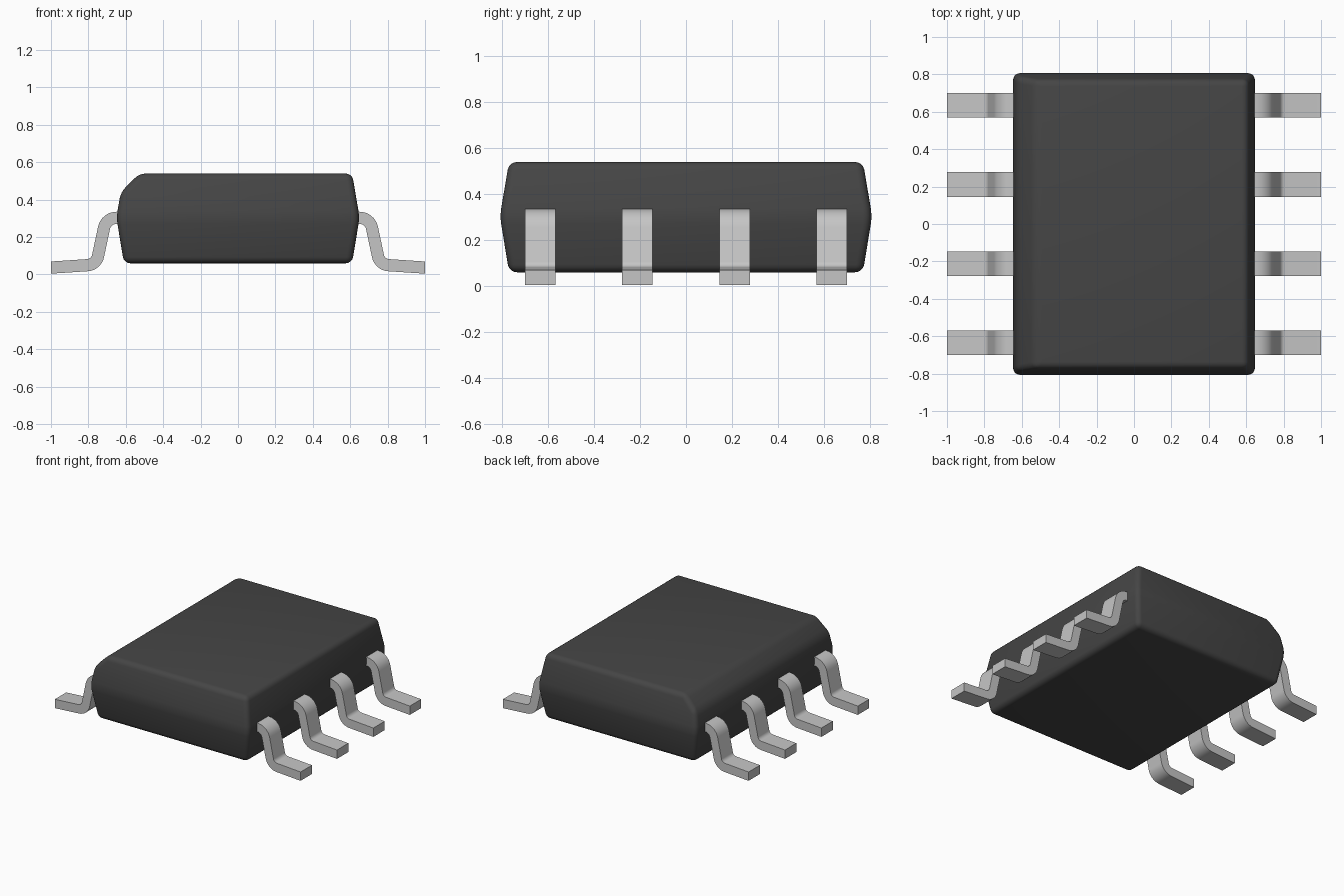
import bpy, bmesh, math
from mathutils import Vector

cube = bpy.data.objects.get("Cube")
if cube:
    bpy.data.objects.remove(cube, do_unlink=True)


def material(name, rgb, rough):
    m = bpy.data.materials.new(name)
    m.use_nodes = True
    m.diffuse_color = (*rgb, 1)
    bsdf = m.node_tree.nodes["Principled BSDF"]
    bsdf.inputs["Base Color"].default_value = (*rgb, 1)
    bsdf.inputs["Roughness"].default_value = rough
    return m


plastic = material("dark plastic", (0.06, 0.06, 0.06), 0.6)
metal = material("light metal", (0.56, 0.56, 0.56), 0.4)


def finish(bm, name, mat, angle):
    bmesh.ops.recalc_face_normals(bm, faces=bm.faces)
    me = bpy.data.meshes.new(name)
    bm.to_mesh(me)
    bm.free()
    me.materials.append(mat)
    ob = bpy.data.objects.new(name, me)
    bpy.context.collection.objects.link(ob)
    bpy.ops.object.select_all(action='DESELECT')
    ob.select_set(True)
    bpy.context.view_layer.objects.active = ob
    bpy.ops.object.shade_smooth_by_angle(angle=math.radians(angle))
    return ob


# Package body: three stacked rectangles, widest at the parting line
bm = bmesh.new()
rings = []
for hx, hy, z in [(0.61, 0.77, 0.06), (0.65, 0.81, 0.305), (0.61, 0.77, 0.54)]:
    rings.append([bm.verts.new((sx * hx, sy * hy, z))
                  for sx, sy in [(-1, -1), (1, -1), (1, 1), (-1, 1)]])
bm.faces.new(rings[0][::-1])
bm.faces.new(rings[2])
for a, b in zip(rings, rings[1:]):
    for i in range(4):
        j = (i + 1) % 4
        bm.faces.new((a[i], a[j], b[j], b[i]))

# Slanted cut along the upper right edge, then rounded edges
cut = bmesh.ops.bisect_plane(bm, geom=bm.verts[:] + bm.edges[:] + bm.faces[:],
                             plane_co=(-0.527, 0, 0.54), plane_no=(-1, 0, 1),
                             clear_outer=True)
bmesh.ops.holes_fill(bm, edges=[e for e in bm.edges if e.is_boundary], sides=0)
bmesh.ops.recalc_face_normals(bm, faces=bm.faces)
bmesh.ops.bevel(bm, geom=bm.edges[:], offset=0.034, offset_type='OFFSET',
                segments=4, profile=0.5, affect='EDGES', clamp_overlap=True)
finish(bm, "package_body", plastic, 40)


def fillet(p0, p1, p2, r, steps=8):
    """Points of an arc rounding the corner p1, each with its path direction."""
    d0, d1 = (p1 - p0).normalized(), (p2 - p1).normalized()
    turn = d0.angle_signed(d1)
    t = r * math.tan(abs(turn) / 2)
    side = 1 if d0.x * d1.y - d0.y * d1.x > 0 else -1
    start = p1 - d0 * t
    centre = start + side * r * Vector((-d0.y, d0.x))
    out = []
    for i in range(steps + 1):
        a = side * abs(turn) * i / steps
        c, s = math.cos(a), math.sin(a)
        d = Vector((d0.x * c - d0.y * s, d0.x * s + d0.y * c))
        out.append((centre - side * r * Vector((-d.y, d.x)), d))
    return out


# Gull-wing lead centre line in x, z
path = [Vector(p) for p in [(0.58, 0.303), (0.705, 0.303), (0.758, 0.053), (1.0, 0.037)]]
line = [(path[0], Vector((1, 0)))]
line += fillet(path[0], path[1], path[2], 0.068)
line += fillet(path[1], path[2], path[3], 0.062)
line.append((path[3], Vector((1, 0))))  # foot ends on a vertical face
HALF_T, HALF_W = 0.0325, 0.066


def lead(name, side, y):
    bm = bmesh.new()
    sections = []
    for p, d in line:
        n = Vector((-d.y, d.x)) * HALF_T
        sections.append([bm.verts.new((side * (p.x + k * n.x), y + w * HALF_W, p.y + k * n.y))
                         for k, w in [(1, -1), (1, 1), (-1, 1), (-1, -1)]])
    for a, b in zip(sections, sections[1:]):
        for i in range(4):
            j = (i + 1) % 4
            bm.faces.new((a[i], a[j], b[j], b[i]))
    bm.faces.new(sections[0])
    bm.faces.new(sections[-1])
    finish(bm, name, metal, 35)


# Four leads on each side
for side, label in [(1, "left"), (-1, "right")]:
    for i in range(4):
        lead(f"{label}_lead_{i + 1}", side, -0.635 + i * 0.4233)
